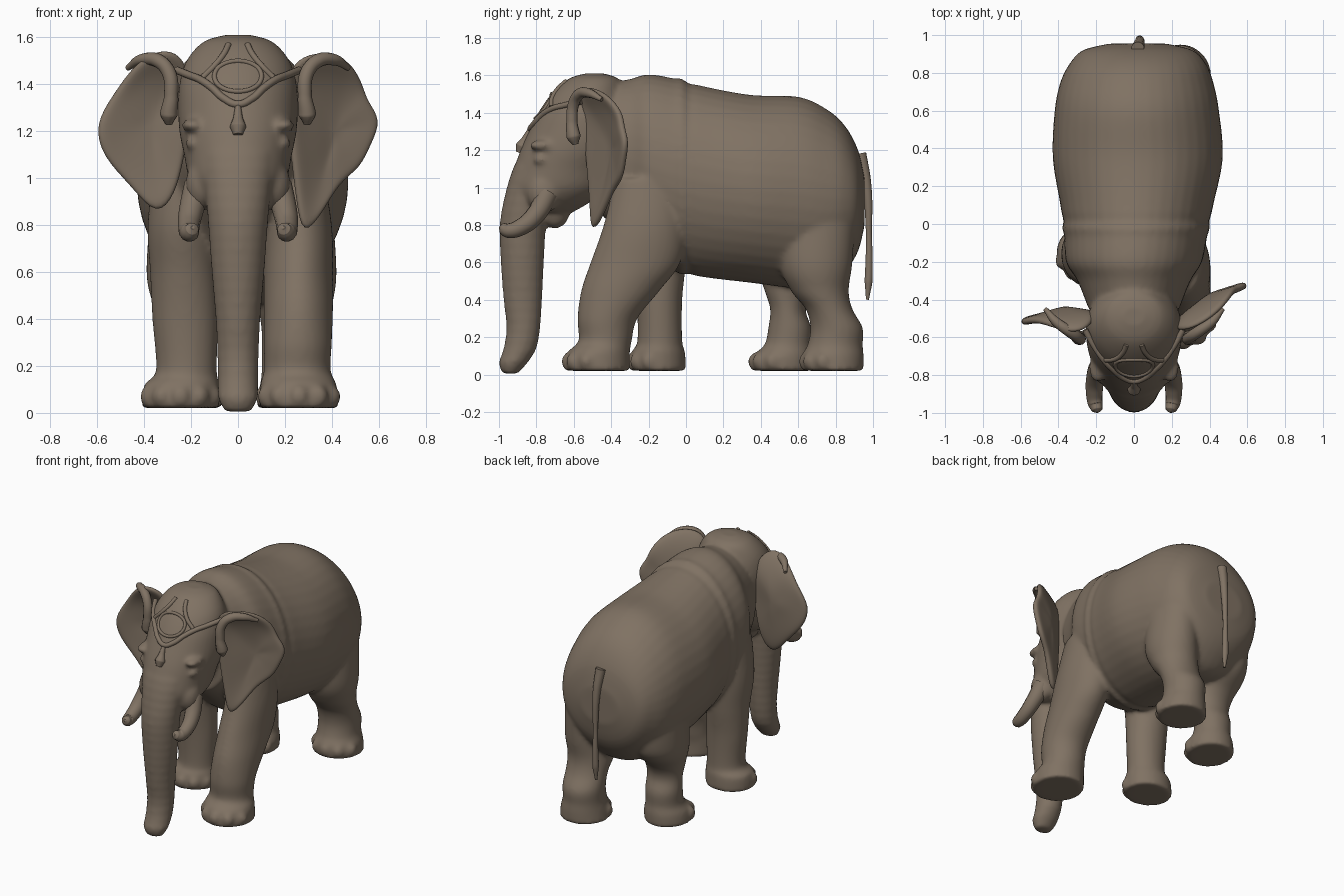
import bpy, bmesh, math
from mathutils import Vector, Matrix
from mathutils.bvhtree import BVHTree

if "Cube" in bpy.data.objects:
    bpy.data.objects.remove(bpy.data.objects["Cube"])

hide = bpy.data.materials.new("warm_brown")
hide.use_nodes = True
hide.diffuse_color = (0.215, 0.168, 0.125, 1)
hide.node_tree.nodes["Principled BSDF"].inputs["Base Color"].default_value = hide.diffuse_color


def add_mesh(name, bm):
    bmesh.ops.recalc_face_normals(bm, faces=bm.faces)
    for face in bm.faces:
        face.smooth = True
    mesh = bpy.data.meshes.new(name)
    bm.to_mesh(mesh)
    bm.free()
    mesh.materials.append(hide)
    obj = bpy.data.objects.new(name, mesh)
    bpy.context.collection.objects.link(obj)
    return obj


def catmull(p, q, r, s, t):
    return [0.5 * (2 * b + (c - a) * t + (2 * a - 5 * b + 4 * c - d) * t * t
                   + (3 * b - a - 3 * c + d) * t ** 3) for a, b, c, d in zip(p, q, r, s)]


def loft(bm, sections, along="z", ripple=lambda t: 0, sides=40, steps=10):
    """Closed tube through (position, x0, x1, low, high) cross-sections."""
    last = len(sections) - 1
    rows = []
    for i in range(last):
        around = [sections[max(0, min(last, i + k))] for k in (-1, 0, 1, 2)]
        rows += [catmull(*around, j / steps) for j in range(steps)]
    rows.append(sections[-1])
    rings = []
    for t, x0, x1, low, high in rows:
        grow = 1 + ripple(t)
        ring = []
        for k in range(sides):
            a = math.tau * k / sides
            u = (x0 + x1) / 2 + (x1 - x0) / 2 * grow * math.cos(a)
            v = (low + high) / 2 + (high - low) / 2 * grow * math.sin(a)
            ring.append(bm.verts.new((u, t, v) if along == "y" else (u, v, t)))
        rings.append(ring)
    for a, b in zip(rings, rings[1:]):
        for k in range(sides):
            n = (k + 1) % sides
            bm.faces.new((a[k], a[n], b[n], b[k]))
    bm.faces.new(rings[0])
    bm.faces.new(rings[-1])


def ball(bm, centre, radii):
    matrix = Matrix.Translation(centre) @ Matrix.Diagonal((*radii, 1))
    bmesh.ops.create_uvsphere(bm, u_segments=20, v_segments=12, radius=1, matrix=matrix)


def sym(sections):
    return [(t, -r, r, low, high) for t, r, low, high in sections]


def leg(bm, sections):
    """Leg with a ring of toes round the front of its foot."""
    loft(bm, sections)
    _, x0, x1, y0, y1 = sections[-1]
    for k in range(5):
        a = math.radians(-90 + 34 * (k - 2))
        ball(bm, ((x0 + x1) / 2 + (x1 - x0) * 0.42 * math.cos(a),
                  (y0 + y1) / 2 + (y1 - y0) * 0.42 * math.sin(a), 0.07), (0.045, 0.045, 0.05))


def tube(name, points, radii, closed=False):
    curve = bpy.data.curves.new(name, "CURVE")
    curve.dimensions = "3D"
    curve.bevel_depth = 1
    curve.bevel_resolution = 4
    curve.use_fill_caps = True
    spline = curve.splines.new("BEZIER")
    spline.bezier_points.add(len(points) - 1)
    spline.use_cyclic_u = closed
    for k, (bp, p) in enumerate(zip(spline.bezier_points, points)):
        bp.co = p
        bp.radius = radii[min(k, len(radii) - 1)]
        bp.handle_left_type = bp.handle_right_type = "AUTO"
    curve.materials.append(hide)
    obj = bpy.data.objects.new(name, curve)
    bpy.context.collection.objects.link(obj)
    return obj


def mirrored(points, side):
    return [(side * x, y, z) for x, y, z in points]


# Trunk, head, body and legs, fused into one skin
bm = bmesh.new()
loft(bm, [(-.45, -.24, .24, .85, 1.55), (-.3, -.3, .3, .72, 1.58), (-.2, -.36, .36, .62, 1.605),
          (-.05, -.37, .39, .55, 1.58), (.1, -.39, .42, .52, 1.54), (.35, -.43, .47, .49, 1.495),
          (.6, -.42, .45, .46, 1.485), (.75, -.39, .42, .47, 1.42), (.85, -.34, .38, .55, 1.33),
          (.92, -.27, .31, .66, 1.2), (.955, -.13, .17, .8, 1.05)], "y",
     ripple=lambda y: .02 * math.exp(-((y + .025) / .02) ** 2) - .015 * math.exp(-((y - .02) / .02) ** 2))
loft(bm, sym([(1.61, .06, -.54, -.44), (1.58, .15, -.63, -.36), (1.5, .22, -.72, -.33),
              (1.4, .25, -.79, -.3), (1.3, .255, -.84, -.3), (1.2, .25, -.885, -.32),
              (1.1, .23, -.92, -.38), (1, .21, -.95, -.42), (.93, .17, -.93, -.5),
              (.87, .11, -.9, -.6)]))
loft(bm, sym([(1.25, .16, -.85, -.6), (1.1, .155, -.925, -.7), (.95, .14, -.97, -.74),
              (.8, .127, -.995, -.75), (.6, .112, -.99, -.76), (.4, .095, -.975, -.77),
              (.25, .088, -.96, -.78), (.14, .086, -.975, -.8), (.06, .083, -1, -.85),
              (.005, .055, -.98, -.9)]), ripple=lambda z: .012 * math.sin(z * 110))
leg(bm, [(1.05, .12, .36, -.38, 0), (.8, .12, .4, -.44, 0), (.6, .11, .405, -.51, -.03),
         (.45, .11, .405, -.56, -.14), (.3, .11, .4, -.58, -.26), (.18, .11, .395, -.575, -.29),
         (.12, .095, .42, -.63, -.3), (.02, .09, .43, -.65, -.3)])
leg(bm, [(1.05, -.36, -.1, -.33, 0), (.8, -.385, -.1, -.33, .01), (.6, -.375, -.09, -.29, 0),
         (.4, -.365, -.085, -.265, -.02), (.18, -.35, -.09, -.26, -.02),
         (.12, -.4, -.08, -.29, -.005), (.02, -.41, -.08, -.3, 0)])
leg(bm, [(.9, .12, .4, .5, .91), (.6, .1, .42, .5, .89), (.45, .09, .4, .56, .87),
         (.35, .1, .385, .64, .89), (.25, .1, .38, .665, .945), (.16, .1, .38, .65, .945),
         (.1, .09, .4, .62, .95), (.02, .08, .41, .62, .95)])
leg(bm, [(.9, -.37, -.1, .42, .84), (.6, -.39, -.06, .38, .82), (.45, -.36, -.08, .42, .68),
         (.35, -.34, -.09, .45, .64), (.25, -.34, -.09, .44, .67), (.16, -.34, -.09, .42, .67),
         (.1, -.37, -.07, .36, .68), (.02, -.38, -.07, .35, .68)])

# Lower lip, tusk sockets and eyelids
ball(bm, (0, -.7, .88), (.08, .08, .1))
for side in (-1, 1):
    ball(bm, (side * .155, -.76, .97), (.07, .09, .11))
    ball(bm, (side * .195, -.775, 1.15), (.03, .04, .028))
    ball(bm, (side * .19, -.76, 1.225), (.05, .08, .03))
skin = add_mesh("skin", bm)
remesh = skin.modifiers.new("fuse", "REMESH")
remesh.mode = "VOXEL"
remesh.voxel_size = 0.014
remesh.use_smooth_shade = True
soften = skin.modifiers.new("soften", "SMOOTH")
soften.factor = 0.5
soften.iterations = 7

# Surface of the face, so that the headpiece lies on it
bpy.context.view_layer.update()
surface = BVHTree.FromObject(skin, bpy.context.evaluated_depsgraph_get())


def on_face(x, z):
    hit = surface.ray_cast(Vector((x, -2, z)), Vector((0, 1, 0)))[0]
    return hit if hit else Vector((x, -.6, z))


# Headpiece: brow band, crown straps, forehead ornament and pendant
half = [(.21, 1.44), (.16, 1.42), (.11, 1.385), (.06, 1.34)]
band = [on_face(-x, z) for x, z in half] + [on_face(0, 1.315)] + [on_face(x, z) for x, z in half[::-1]]
tube("brow_band", [(-.26, -.56, 1.46)] + band + [(.26, -.56, 1.46)], [.016])
tube("forehead_ornament", [on_face(x, z) for x, z in ((0, 1.37), (.1, 1.44), (0, 1.5), (-.1, 1.44))],
     [.01], closed=True)
for side, word in ((-1, "right"), (1, "left")):
    tube(word + "_crown_strap", [on_face(side * x, z) for x, z in
                                 ((.04, 1.57), (.06, 1.53), (.1, 1.48), (.15, 1.43))], [.013])
tube("pendant", [on_face(0, z) for z in (1.31, 1.26, 1.22, 1.185)], [.012, .02, .035, .02])


# Ears: cupped sheets with a rolled upper front edge
def ear(name, side, outline, lean, start):
    bm = bmesh.new()
    n = len(outline)
    cx, cz = (sum(c) / n for c in zip(*outline))

    def vert(x, z, t):
        y = start + lean * (x - .25) - max(0, z - 1.4) * .6 + .04 * (1 - t)
        y += .012 * math.sin(z * 14) * t
        return bm.verts.new((side * x, y, z))

    rings = [[vert(cx + (x - cx) * t, cz + (z - cz) * t, t) for x, z in outline] for t in (1, .75, .4)]
    hub = vert(cx, cz, 0)
    for k in range(n):
        m = (k + 1) % n
        for a, b in zip(rings, rings[1:]):
            bm.faces.new((a[k], a[m], b[m], b[k]))
        bm.faces.new((rings[-1][k], rings[-1][m], hub))
    obj = add_mesh(name, bm)
    thick = obj.modifiers.new("thickness", "SOLIDIFY")
    thick.thickness = 0.04
    thick.offset = 0
    obj.modifiers.new("round", "SUBSURF").levels = 2
    obj.modifiers["round"].render_levels = 2


ear("left_ear", 1, [(.2, 1.45), (.28, 1.53), (.39, 1.54), (.48, 1.5), (.53, 1.41), (.55, 1.33),
                    (.615, 1.25), (.565, 1.14), (.52, 1.04), (.43, .98), (.36, .85), (.275, .74),
                    (.25, .9), (.22, 1.15)], .57, -.51)
ear("right_ear", -1, [(.2, 1.43), (.24, 1.53), (.33, 1.555), (.44, 1.49), (.53, 1.36), (.615, 1.23),
                      (.58, 1.09), (.46, .97), (.345, .825), (.265, .93), (.23, 1.08), (.2, 1.25)],
    -.1, -.48)

roll = [(.47, -.45, 1.47), (.41, -.52, 1.505), (.34, -.57, 1.5), (.295, -.6, 1.45),
        (.285, -.61, 1.35), (.295, -.6, 1.27), (.295, -.59, 1.23)]
tusk = [(.17, -.74, .97), (.2, -.8, .86), (.21, -.88, .79), (.205, -.95, .77), (.195, -.985, .785),
        (.193, -.997, .79)]
for side, word in ((-1, "right"), (1, "left")):
    tube(word + "_ear_roll", mirrored(roll, side), [.012, .025, .03, .03, .03, .038, .015])
    tube(word + "_tusk", mirrored(tusk, side), [.06, .052, .046, .04, .028, .008])

# Tail
tube("tail", [(.02, .93, 1.18), (.03, .965, 1.02), (.03, .978, .75), (.03, .976, .5), (.03, .97, .4)],
     [.035, .026, .016, .022, .008])
